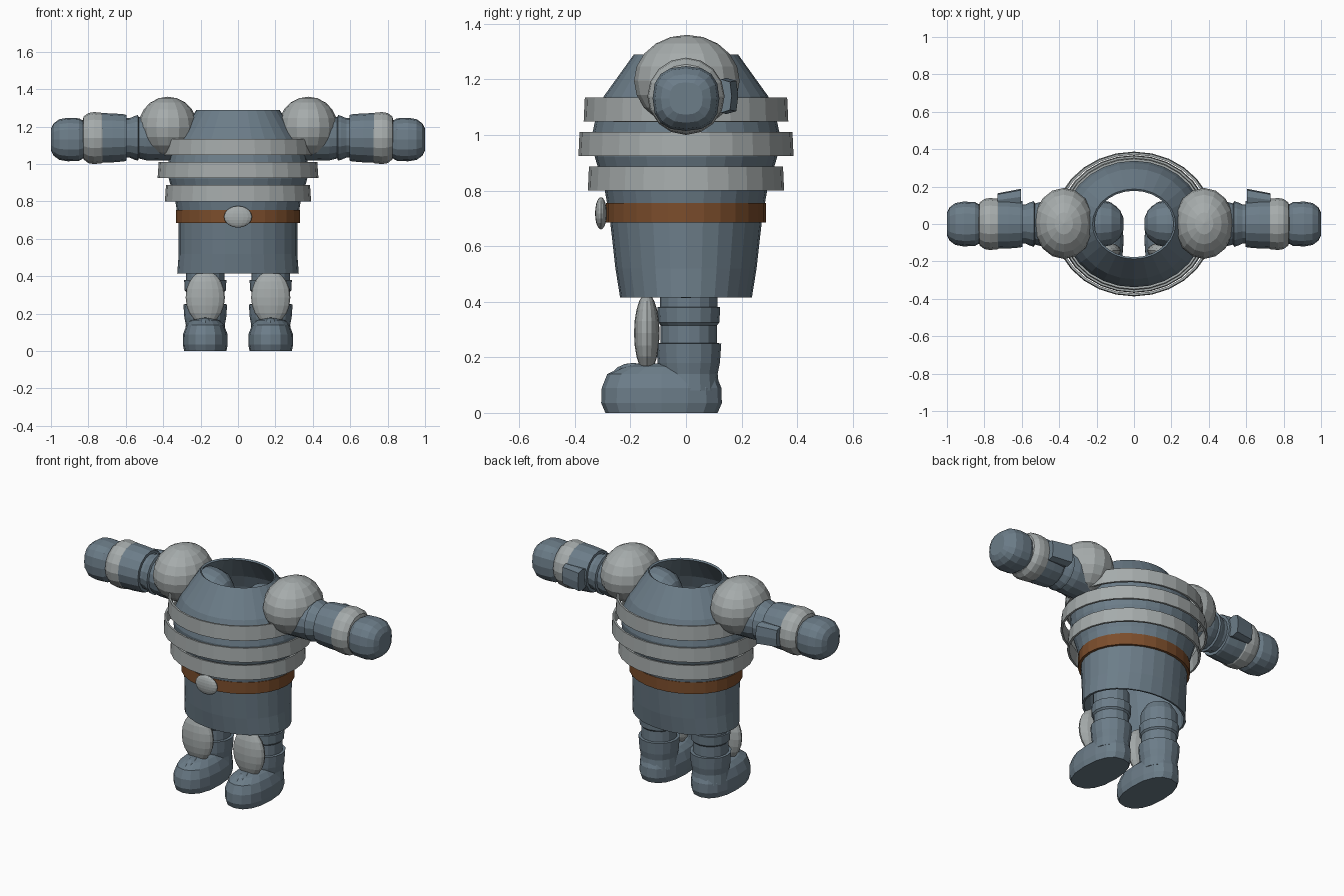
import bpy, bmesh, math

if "Cube" in bpy.data.objects:
    bpy.data.objects.remove(bpy.data.objects["Cube"])


def material(name, rgb):
    m = bpy.data.materials.new(name)
    m.diffuse_color = (*rgb, 1)
    m.use_nodes = True
    m.node_tree.nodes["Principled BSDF"].inputs["Base Color"].default_value = m.diffuse_color
    return m


BLUE = material("slate blue", (0.15, 0.205, 0.25))
GREY = material("pale grey", (0.38, 0.41, 0.41))
BROWN = material("leather brown", (0.2, 0.075, 0.025))


def finish(bm, name, mat):
    bmesh.ops.recalc_face_normals(bm, faces=bm.faces)
    me = bpy.data.meshes.new(name)
    bm.to_mesh(me)
    bm.free()
    me.materials.append(mat)
    ob = bpy.data.objects.new(name, me)
    bpy.context.collection.objects.link(ob)
    return ob


def loft(name, rings, mat, axis="z", n=16, power=1.0, cap=True, side=1, centre=(0, 0)):
    """Skin rings (position, offset u, offset v, radius u, radius v) along z or x."""
    bm = bmesh.new()
    loops = []
    for t, ou, ov, ru, rv in rings:
        loop = []
        for i in range(n):
            a = 2 * math.pi * i / n
            c, s = math.cos(a), math.sin(a)
            u = centre[0] + ou + ru * math.copysign(abs(c) ** power, c)
            v = centre[1] + ov + rv * math.copysign(abs(s) ** power, s)
            co = (u, v, t) if axis == "z" else (t * side, u, v)
            loop.append(bm.verts.new(co))
        loops.append(loop)
    for a, b in zip(loops, loops[1:]):
        for i in range(n):
            j = (i + 1) % n
            bm.faces.new((a[i], a[j], b[j], b[i]))
    if cap:
        bm.faces.new(loops[0])
        bm.faces.new(loops[-1])
    return finish(bm, name, mat)


def shell(name, profile, mat, thickness, n=28):
    """Open elliptical tube with a wall, from (z, radius x, radius y)."""
    ob = loft(name, [(z, 0, 0, rx, ry) for z, rx, ry in profile], mat, n=n, cap=False)
    # Normals of an open tube may face either way, so make them point outwards
    me = ob.data
    p = me.polygons[0]
    if p.normal.x * p.center.x + p.normal.y * p.center.y < 0:
        me.flip_normals()
    mod = ob.modifiers.new("wall", "SOLIDIFY")
    mod.thickness = thickness
    mod.offset = -1
    return ob


def ellipsoid(name, centre, radii, mat, u=16, v=10):
    bm = bmesh.new()
    bmesh.ops.create_uvsphere(bm, u_segments=u, v_segments=v, radius=1)
    for p in bm.verts:
        p.co = [c + r * x for c, r, x in zip(centre, radii, p.co)]
    return finish(bm, name, mat)


# Hollow torso, open at the neck and hem
shell("torso", [(0.415, 0.325, 0.237), (0.52, 0.317, 0.254), (0.69, 0.317, 0.273),
                (0.80, 0.335, 0.292), (0.92, 0.37, 0.328), (1.00, 0.375, 0.338),
                (1.06, 0.362, 0.325), (1.14, 0.325, 0.295), (1.29, 0.222, 0.187)],
      BLUE, 0.012)

# Three loose chest bands
for name, z0, z1, rx, ry in (("upper_band", 1.048, 1.135, 0.405, 0.368),
                             ("middle_band", 0.925, 1.01, 0.43, 0.387),
                             ("lower_band", 0.80, 0.887, 0.391, 0.353)):
    shell(name, [(z0, rx, ry), (z1, rx - 0.006, ry - 0.004)], GREY, 0.012)

# Belt and oval buckle
shell("belt", [(0.684, 0.332, 0.287), (0.755, 0.332, 0.287)], BROWN, 0.02)
ellipsoid("buckle", (0, -0.306, 0.718), (0.075, 0.021, 0.058), GREY)

for s, label in ((-1, "left"), (1, "right")):
    # Leg with shin ridge and boot cuff
    loft(label + "_leg", [(z, 0, 0, r, r) for z, r in (
        (0.08, 0.11), (0.14, 0.104), (0.18, 0.112), (0.25, 0.117), (0.251, 0.101),
        (0.315, 0.101), (0.325, 0.11), (0.38, 0.113), (0.381, 0.104), (0.46, 0.104),
        (0.51, 0.075), (0.53, 0.03))], BLUE, centre=(0.175 * s, 0.01))
    # Boot with a flat sole and long toe
    loft(label + "_boot", [(0, 0, 0, 0.113, 0.202), (0.035, 0, 0, 0.12, 0.217),
                           (0.09, 0, 0, 0.119, 0.215), (0.14, 0, 0, 0.1, 0.195),
                           (0.165, 0, 0.01, 0.075, 0.15), (0.178, 0, 0.02, 0.03, 0.1)],
         BLUE, n=16, power=0.85, centre=(0.175 * s, -0.088))
    ellipsoid(label + "_boot_tongue", (0.175 * s, -0.19, 0.125), (0.042, 0.08, 0.055), BLUE, 10, 8)
    # Shin guard
    ellipsoid(label + "_shin_guard", (0.175 * s, -0.141, 0.287), (0.105, 0.046, 0.143), GREY)

    # Shoulder ball
    ellipsoid(label + "_shoulder", (0.375 * s, 0.003, 1.195), (0.16, 0.19, 0.165), GREY)
    # Upper arm with a rounded end inside the torso
    loft(label + "_upper_arm", [(x, 0, 0, r, r) for x, r in (
        (0.055, 0.03), (0.075, 0.075), (0.12, 0.112), (0.18, 0.126), (0.49, 0.12),
        (0.53, 0.11), (0.535, 0.122), (0.55, 0.118), (0.58, 0.105), (0.61, 0.105))],
        BLUE, "x", side=s, centre=(0, 1.14))
    # Forearm sleeve
    loft(label + "_forearm", [(x, 0, 0, r, r) for x, r in (
        (0.597, 0.122), (0.61, 0.126), (0.67, 0.131), (0.76, 0.133))],
        BLUE, "x", side=s, centre=(0, 1.14))
    # Fin on the back of the forearm
    loft(label + "_forearm_fin", [(0.605, 0.145, 0, 0.043, 0.065), (0.73, 0.128, 0, 0.036, 0.06)],
         BLUE, "x", n=8, power=0.5, side=s, centre=(0, 1.14))
    # Bulging wrist guard
    loft(label + "_wrist_guard", [(x, 0, 0, r, r) for x, r in (
        (0.695, 0.09), (0.705, 0.12), (0.73, 0.135), (0.77, 0.139), (0.80, 0.134),
        (0.825, 0.115), (0.835, 0.08))], GREY, "x", side=s, centre=(0, 1.139))
    # Rounded fist
    loft(label + "_fist", [(x, 0, 0, r, r * 0.97) for x, r in (
        (0.80, 0.07), (0.82, 0.1), (0.85, 0.117), (0.91, 0.12), (0.955, 0.112),
        (0.985, 0.09), (1.0, 0.06))], BLUE, "x", power=0.8, side=s, centre=(0, 1.131))
